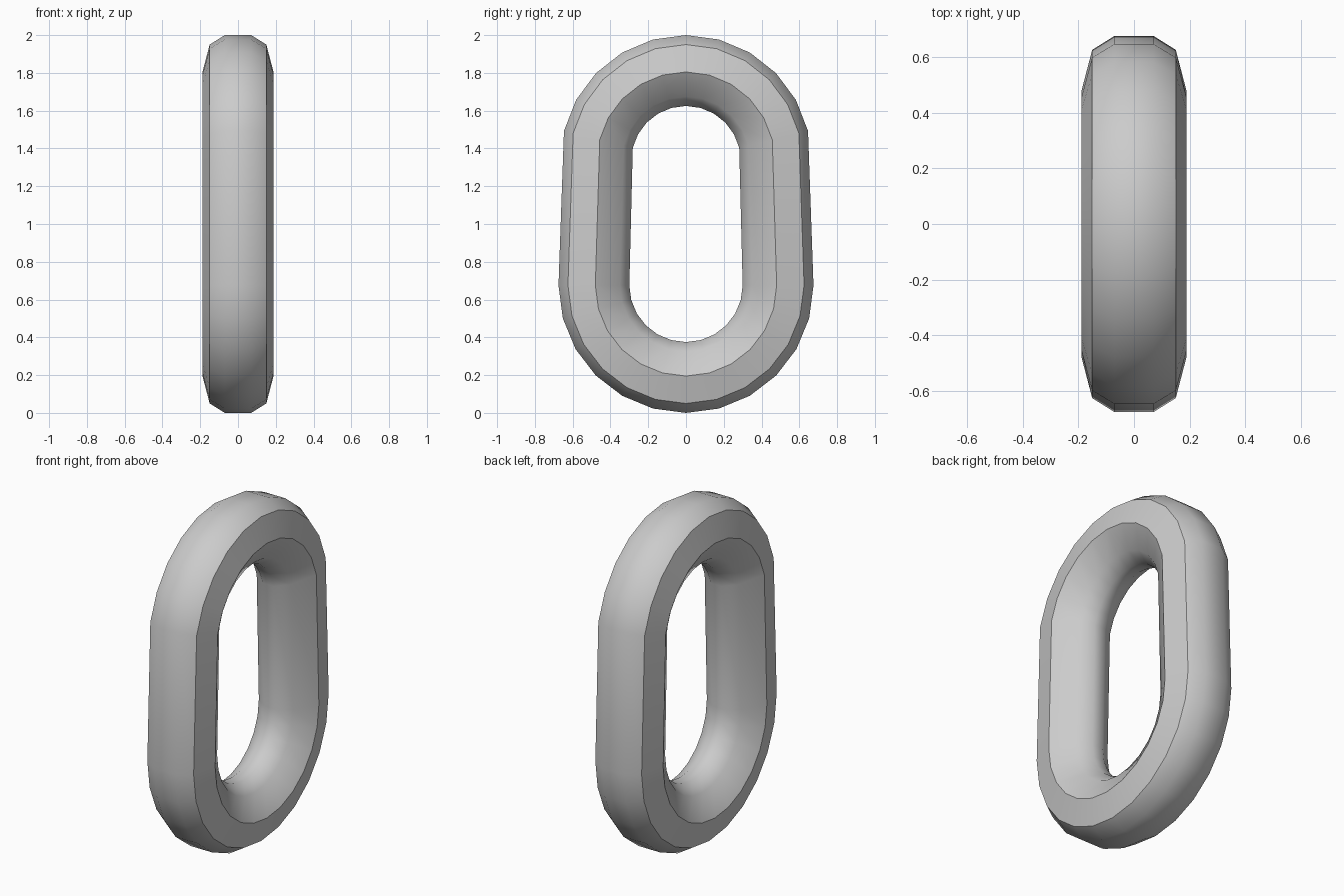
import bpy, bmesh
from math import sin, cos, radians

if "Cube" in bpy.data.objects:
    bpy.data.objects.remove(bpy.data.objects["Cube"])

# Ring path as (centre height, centreline radius, angle): upper and lower arcs
path = [(1.335, 0.47, 13.7 + 15.26 * i) for i in range(11)]
path += [(0.675, 0.48, 180 + 15 * i) for i in range(13)]

# Ten-sided cross-section: (x, offset outward from the centreline)
half = [(0.07, 0.195), (0.15, 0.145), (0.188, 0.0), (0.11, -0.13), (0.035, -0.18)]
section = half + [(-x, r) for x, r in reversed(half)]

# Sweep the section around the path
bm = bmesh.new()
rings = []
for zc, rad, ang in path:
    a = radians(ang)
    rings.append([bm.verts.new((x, (rad + o) * cos(a), zc + (rad + o) * sin(a)))
                  for x, o in section])
n, m = len(rings), len(section)
for i in range(n):
    p, q = rings[i], rings[(i + 1) % n]
    for j in range(m):
        k = (j + 1) % m
        bm.faces.new((p[j], p[k], q[k], q[j]))
bmesh.ops.recalc_face_normals(bm, faces=bm.faces)

# Chain link object, smooth with creases on the flat side bands
mesh = bpy.data.meshes.new("chain_link")
bm.to_mesh(mesh)
bm.free()
link = bpy.data.objects.new("chain_link", mesh)
bpy.context.collection.objects.link(link)
bpy.context.view_layer.objects.active = link
link.select_set(True)
bpy.ops.object.shade_smooth_by_angle(angle=radians(38))
